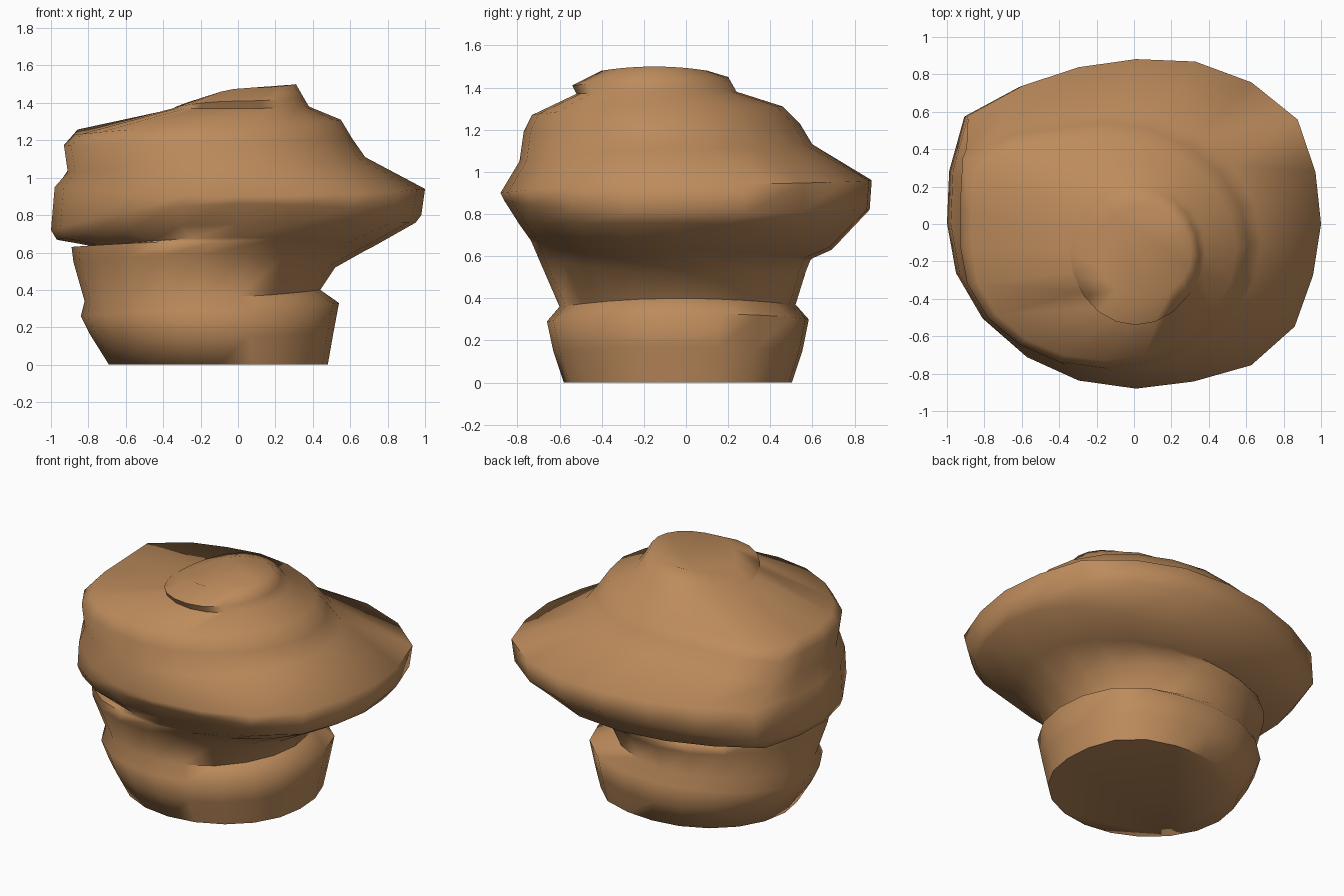
import bpy, bmesh, math

if "Cube" in bpy.data.objects:
    bpy.data.objects.remove(bpy.data.objects["Cube"])

# One flat tan colour
tan = bpy.data.materials.new("tan")
tan.diffuse_color = (0.51, 0.26, 0.107, 1)
tan.use_nodes = True
tan.node_tree.nodes["Principled BSDF"].inputs["Base Color"].default_value = tan.diffuse_color

# Each ring: left x, z | right x, z | front y, z | back y, z | bulge set
RINGS = [
    (.69, .00, .48, .00, .58, .00, .50, .00, 3),      # base
    (.79, .16, .51, .17, .63, .15, .55, .15, 3),
    (.84, .26, .54, .33, .66, .29, .58, .30, 3),
    (.82, .34, .44, .40, .60, .36, .52, .37, 0),      # neck groove
    (.88, .55, .52, .52, .70, .59, .57, .53, 0),
    (.89, .63, .68, .61, .73, .66, .59, .58, 0),
    (.76, .63, .72, .63, .74, .68, .60, .59, 0),      # undercut
    (.97, .67, .95, .76, .79, .75, .69, .63, 1),      # brim
    (1.0, .72, .98, .80, .86, .86, .87, .82, 1),
    (.98, .95, 1.0, .94, .88, .90, .88, .96, 1),
    (.91, 1.03, .68, 1.11, .79, 1.05, .60, 1.13, 2),  # upper coil
    (.93, 1.17, .61, 1.21, .77, 1.19, .54, 1.23, 2),
    (.87, 1.23, .55, 1.31, .73, 1.27, .46, 1.31, 2),
    (.35, 1.37, .38, 1.38, .52, 1.37, .24, 1.38, 0),  # tip
    (.33, 1.38, .35, 1.43, .54, 1.41, .20, 1.45, 0),
    (.20, 1.42, .31, 1.50, .40, 1.48, .10, 1.48, 0),
]
# Corner bulges: angle, amount, width
BULGES = [
    [],
    [(144, .12, 12), (64, .05, 10), (38, .08, 12), (-45, .08, 12)],
    [(141, .22, 13)],
    [(45, .09, 18)],
]
SIDES = 20


def ring_point(ring, deg):
    lx, lz, rx, rz, fy, fz, by, bz, kind = ring
    c, s = math.cos(math.radians(deg)), math.sin(math.radians(deg))
    m = 1.0
    for at, amount, width in BULGES[kind]:
        d = (deg - at + 180) % 360 - 180
        m += amount * math.exp(-(d / width) ** 2 / 2)
    z = c * c * (rz if c > 0 else lz) + s * s * (bz if s > 0 else fz)
    # Ellipse centred between the four extents
    x = (rx - lx) / 2 + c * m * (rx + lx) / 2
    y = (by - fy) / 2 + s * m * (by + fy) / 2
    return (max(-lx, min(rx, x)), y, z)


# Coiled body lofted through the rings
bm = bmesh.new()
loops = [[bm.verts.new(ring_point(r, i * 360 / SIDES)) for i in range(SIDES)] for r in RINGS]
for a, b in zip(loops, loops[1:]):
    for i in range(SIDES):
        j = (i + 1) % SIDES
        bm.faces.new((a[i], a[j], b[j], b[i]))
bm.faces.new(loops[0][::-1])
bm.faces.new(loops[-1])
bmesh.ops.recalc_face_normals(bm, faces=bm.faces)
mesh = bpy.data.meshes.new("coiled_body")
bm.to_mesh(mesh)
bm.free()
mesh.materials.append(tan)
body = bpy.data.objects.new("coiled_body", mesh)
bpy.context.collection.objects.link(body)
bpy.context.view_layer.objects.active = body
body.select_set(True)
bpy.ops.object.shade_smooth_by_angle(angle=math.radians(72))
